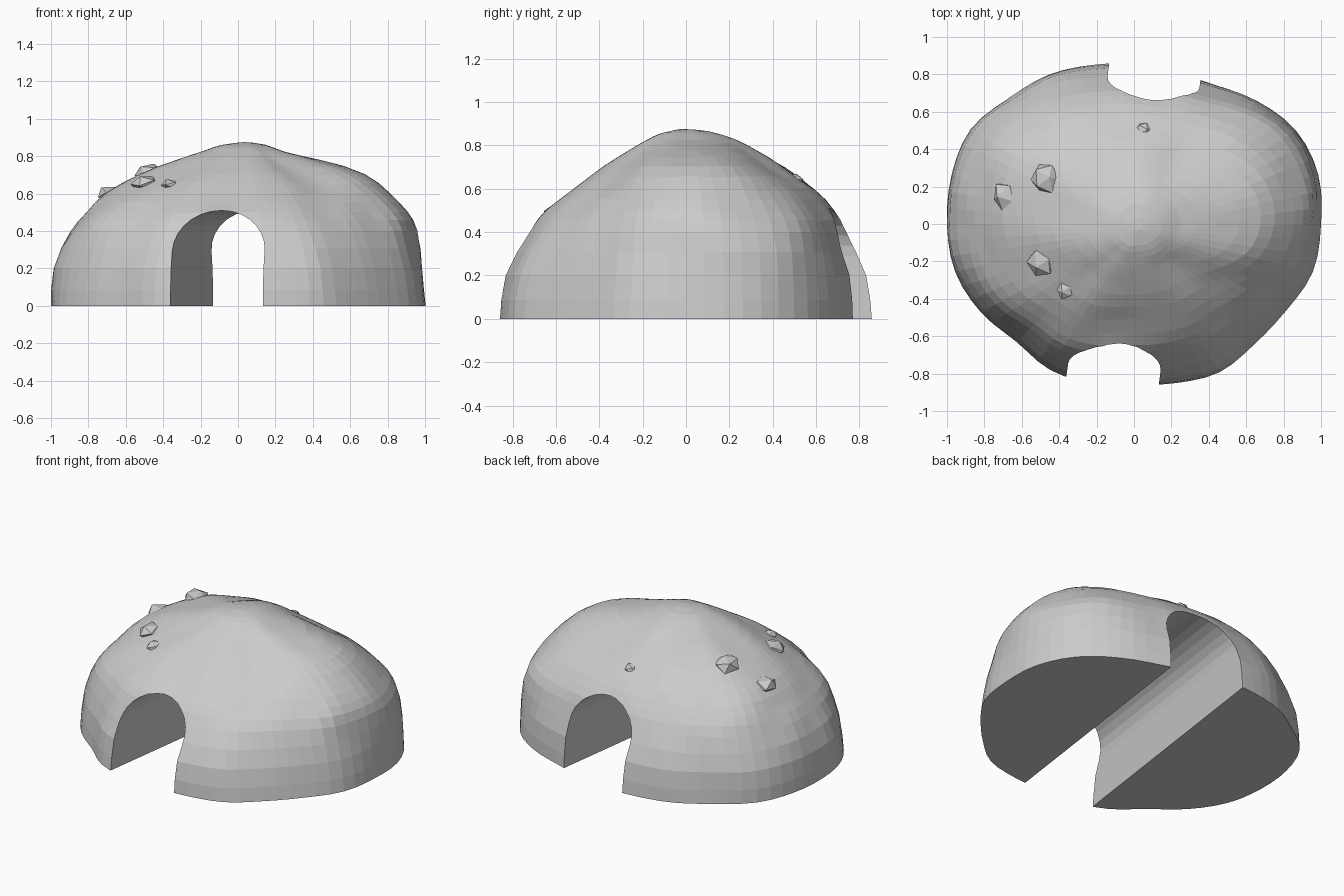
import bpy
import bmesh
import math
import random
from mathutils import Vector, noise

if "Cube" in bpy.data.objects:
    bpy.data.objects.remove(bpy.data.objects["Cube"])

random.seed(4)
SEGMENTS = 72
SUBSTEPS = 2

# Ground outline radius, every 15 degrees anticlockwise from +x
OUTLINE = [1.0, 1.02, 1.0, .93, .86, .84, .855, .88, .92, .95, 1.01, 1.01,
           1.0, .99, .945, .89, .9, .88, .86, .88, .915, .91, .935, .99]
# Share of the outline radius kept at each height, for eight directions
HEIGHTS = [0, .2, .4, .5, .6, .7, .78, .83, .86, .875]
SLOPES = [
    [1, .98, .94, .89, .79, .66, .42, .22, .12, 0],   # east
    [1, .99, .94, .86, .73, .55, .38, .24, .13, 0],
    [1, .97, .87, .8, .7, .54, .4, .3, .16, 0],       # back
    [1, .98, .9, .83, .74, .58, .38, .24, .14, 0],
    [1, .985, .9, .82, .7, .54, .36, .2, .12, 0],     # west
    [1, .97, .89, .8, .64, .46, .32, .2, .12, 0],
    [1, .97, .83, .75, .58, .42, .28, .18, .1, 0],    # front
    [1, .96, .85, .75, .62, .43, .27, .18, .1, 0],
]


def curve(values, t, closed):
    """Smooth curve through evenly spaced values."""
    i = math.floor(t)
    f = t - i
    n = len(values)

    def at(k):
        return values[k % n] if closed else values[max(0, min(n - 1, k))]

    a, b, c, d = (at(i + k) for k in (-1, 0, 1, 2))
    return b + f * (c - a + f * (2 * a - 5 * b + 4 * c - d
                                 + f * (3 * (b - c) + d - a))) / 2


def make_object(name, bm, material):
    bmesh.ops.recalc_face_normals(bm, faces=bm.faces)
    mesh = bpy.data.meshes.new(name)
    bm.to_mesh(mesh)
    bm.free()
    mesh.materials.append(material)
    obj = bpy.data.objects.new(name, mesh)
    bpy.context.collection.objects.link(obj)
    return obj


def make_material(name, color):
    mat = bpy.data.materials.new(name)
    mat.use_nodes = True
    mat.diffuse_color = color
    mat.node_tree.nodes["Principled BSDF"].inputs["Base Color"].default_value = color
    return mat


def hill_point(ring, segment):
    turn = segment / SEGMENTS
    t = ring / SUBSTEPS
    z = curve(HEIGHTS, t, False)
    share = curve([curve(s, t, False) for s in SLOPES], turn * len(SLOPES), True)
    radius = share * curve(OUTLINE, turn * len(OUTLINE), True)
    angle = turn * math.tau
    p = Vector((radius * math.cos(angle), radius * math.sin(angle), z))
    # Uneven surface, fading out at the ground
    lump = noise.noise(p * 4) * .02 * min(1, z * 3)
    p *= 1 + lump
    # The summit leans a little off centre
    lean = (z / HEIGHTS[-1]) ** 4 * .03
    return (p.x + lean, p.y - lean, z if ring == 0 else p.z)


def build_hill(material):
    bm = bmesh.new()
    last = (len(HEIGHTS) - 1) * SUBSTEPS
    rings = [[bm.verts.new(hill_point(r, s)) for s in range(SEGMENTS)]
             for r in range(last)]
    summit = bm.verts.new(hill_point(last, 0))
    for s in range(SEGMENTS):
        n = (s + 1) % SEGMENTS
        for low, high in zip(rings, rings[1:]):
            bm.faces.new((low[s], low[n], high[n], high[s]))
        bm.faces.new((rings[-1][s], rings[-1][n], summit))
    bm.faces.new(rings[0])
    return make_object("rock_hill", bm, material)


def build_tunnel_cutter(material):
    # Arched section swept through the hill on a slight diagonal
    half, spring, rise, skew, reach = .25, .29, .22, .137, 1.2
    arch = [(half, -.1)]
    for i in range(15):
        a = math.pi * i / 14
        arch.append((half * math.cos(a), spring + rise * math.sin(a)))
    arch.append((-half, -.1))
    bm = bmesh.new()
    ends = [[bm.verts.new((x + skew * y, y, z)) for x, z in arch]
            for y in (-reach, reach)]
    for i in range(len(arch)):
        j = (i + 1) % len(arch)
        bm.faces.new((ends[0][i], ends[0][j], ends[1][j], ends[1][i]))
    for end in ends:
        bm.faces.new(end)
    return make_object("tunnel_cutter", bm, material)


def build_boulder(name, place, size, material):
    bm = bmesh.new()
    bmesh.ops.create_icosphere(bm, subdivisions=1, radius=1)
    bmesh.ops.rotate(bm, verts=bm.verts, matrix=Vector((0, 0, 1)).rotation_difference(
        Vector((random.random(), random.random(), 1))).to_matrix())
    for v in bm.verts:
        v.co *= random.uniform(.85, 1.1)
        v.co = Vector(place) + v.co * size * Vector((1, 1, 0)).length / math.sqrt(2)
        v.co.z = place[2] + (v.co.z - place[2]) * .65
    return make_object(name, bm, material)


stone = make_material("grey_stone", (.6, .6, .6, 1))

# Hill with the tunnel cut through it
hill = build_hill(stone)
cutter = build_tunnel_cutter(stone)
cutter.hide_render = True
cut = hill.modifiers.new("tunnel", 'BOOLEAN')
cut.operation = 'DIFFERENCE'
cut.solver = 'EXACT'
cut.object = cutter
bpy.context.view_layer.objects.active = hill
hill.select_set(True)
bpy.ops.object.modifier_apply(modifier=cut.name)
bpy.data.objects.remove(cutter)

# Boulders resting in the upper slopes
BOULDERS = [
    ((-.47, .24, .71), .09), ((-.68, .15, .59), .08), ((-.49, -.2, .65), .08),
    ((-.365, -.35, .645), .055), ((.05, .5, .64), .05), ((.45, .3, .66), .05),
]
for number, (place, size) in enumerate(BOULDERS, 1):
    build_boulder(f"boulder_{number}", place, size, stone)
